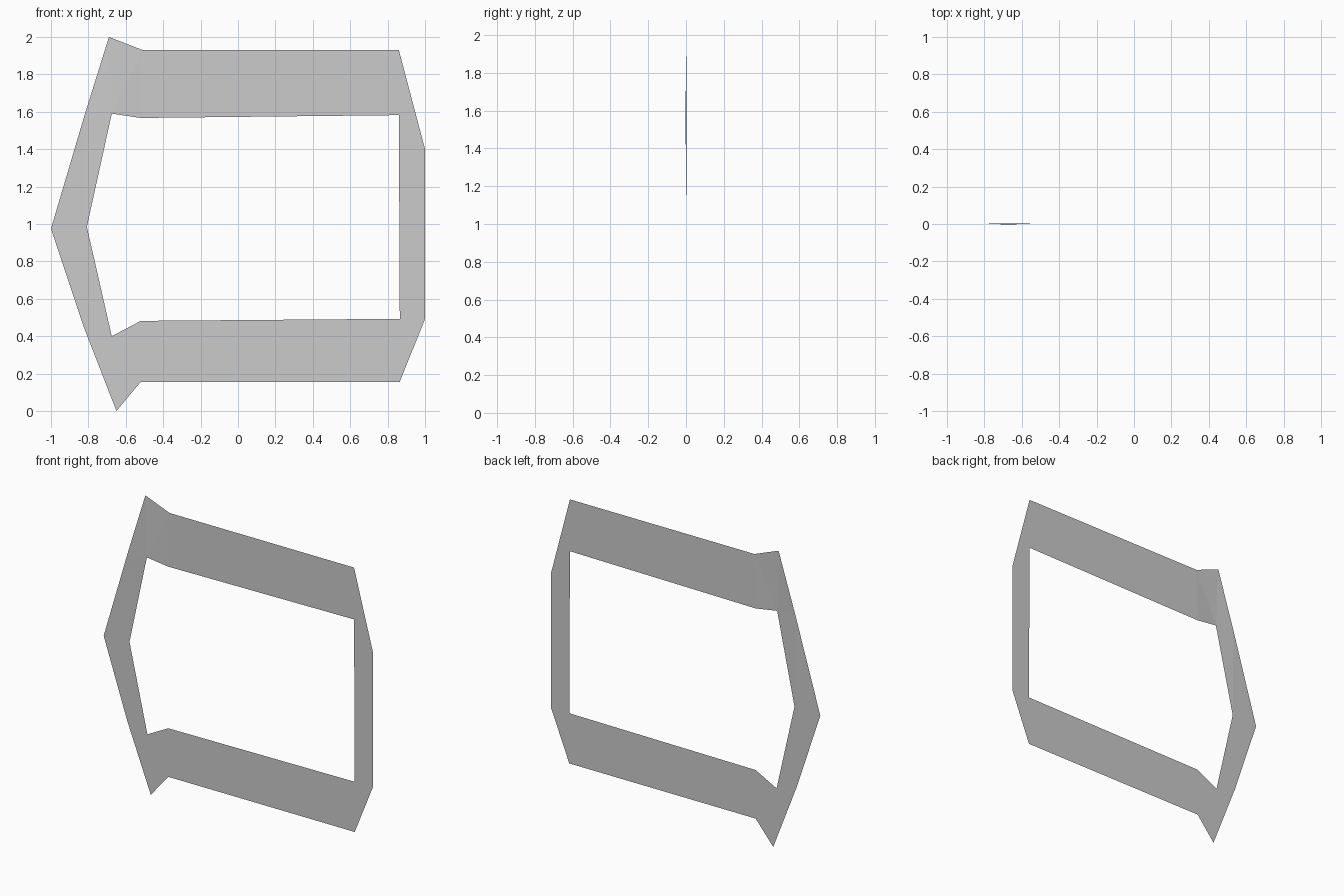
import bpy, bmesh

if "Cube" in bpy.data.objects:
    bpy.data.objects.remove(bpy.data.objects["Cube"])

# Flat frame: each outer corner is paired with an index into the inner opening
INNER = [(-0.675, 1.59), (-0.52, 1.567), (0.86, 1.582), (0.865, 0.493),
         (-0.52, 0.482), (-0.675, 0.40), (-0.808, 0.985)]
OUTER = [(-0.69, 2.0, 0), (-0.51, 1.93, 1), (0.86, 1.93, 2), (1.0, 1.40, 2),
         (1.0, 0.493, 3), (0.865, 0.156, 3), (-0.52, 0.156, 4), (-0.65, 0.0, 5),
         (-0.825, 0.45, 5), (-1.0, 0.975, 6), (-0.815, 1.60, 0)]
BEND = 0.003

bm = bmesh.new()
# The upper left inner corner is pushed very slightly forward
inner = [bm.verts.new((x, -BEND if i == 0 else BEND, z)) for i, (x, z) in enumerate(INNER)]
outer = [bm.verts.new((x, BEND, z)) for x, z, _ in OUTER]

# Band of quads, with triangles where two outer corners share an inner one
for k in range(len(OUTER)):
    n = (k + 1) % len(OUTER)
    a, b = inner[OUTER[k][2]], inner[OUTER[n][2]]
    face = [outer[k], a, b, outer[n]] if a is not b else [outer[k], a, outer[n]]
    bm.faces.new(face)

bmesh.ops.triangulate(bm, faces=bm.faces[:])
mesh = bpy.data.meshes.new("flat_frame")
bm.to_mesh(mesh)
bm.free()
bpy.context.collection.objects.link(bpy.data.objects.new("flat_frame", mesh))
